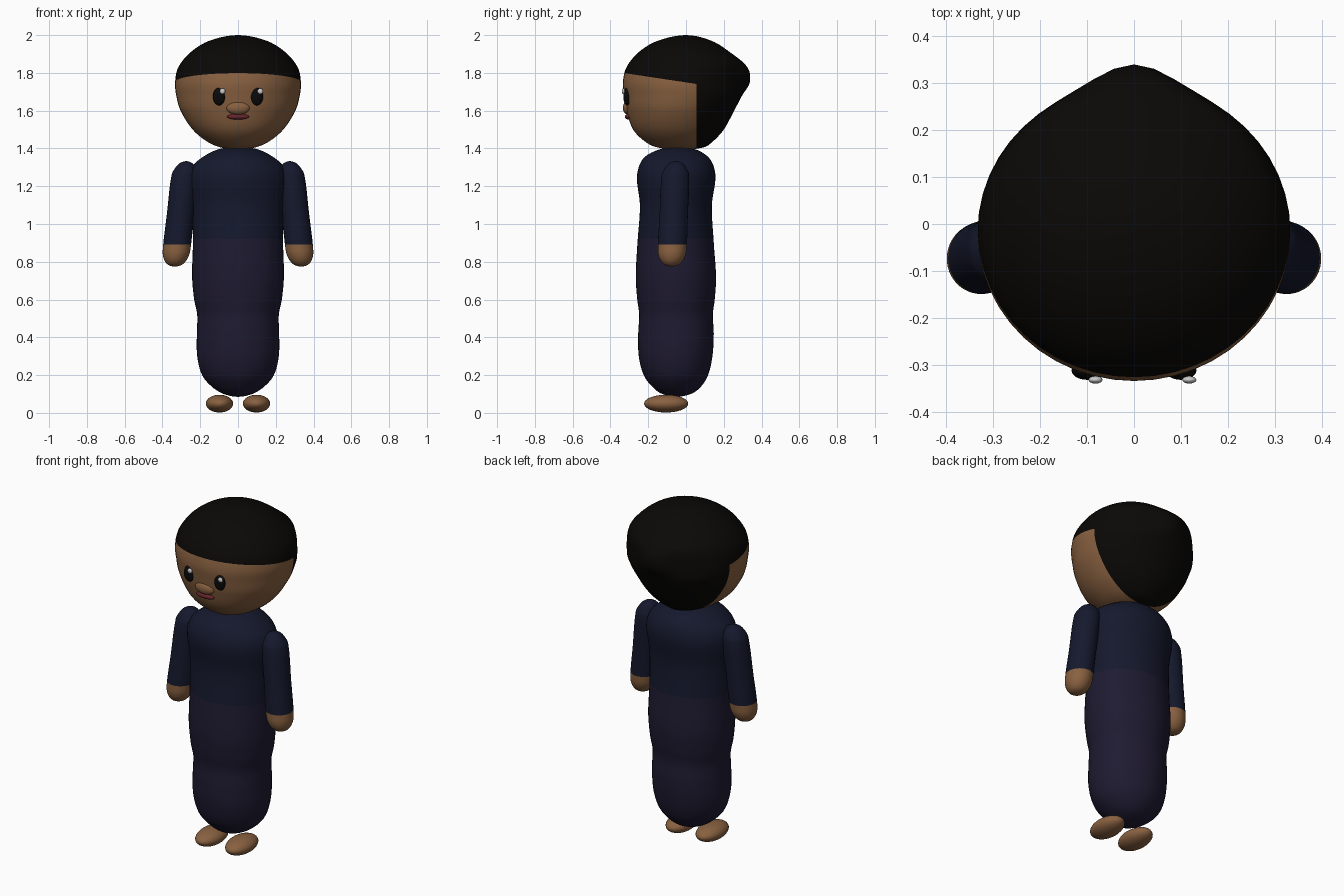
import bpy, bmesh, math
from mathutils import Vector

if "Cube" in bpy.data.objects:
    bpy.data.objects.remove(bpy.data.objects["Cube"])

SEG = 48


def material(name, rgb):
    m = bpy.data.materials.new(name)
    m.diffuse_color = (*rgb, 1)
    m.use_nodes = True
    m.node_tree.nodes["Principled BSDF"].inputs["Base Color"].default_value = m.diffuse_color
    return m


SKIN = material("skin", (0.25, 0.12, 0.052))
HAIR = material("hair", (0.003, 0.0025, 0.002))
NAVY = material("navy_cloth", (0.0075, 0.0095, 0.026))
PURPLE = material("purple_cloth", (0.0135, 0.0105, 0.031))
BLACK = material("eye_black", (0.003, 0.003, 0.003))
WHITE = material("eye_shine", (0.8, 0.8, 0.8))
LIP = material("lip", (0.13, 0.018, 0.025))


def smooth_rows(rows, steps=5):
    """Smooth curve through (z, half width, front y, back y, centre x) rows, rounded at both poles."""
    ghost = lambda r: Vector((r[0], -r[1], r[3], r[2], r[4]))
    p = [ghost(rows[1])] + [Vector(r) for r in rows] + [ghost(rows[-2])]
    t = [0]
    for a, b in zip(p, p[1:]):
        t.append(t[-1] + math.hypot(b[0] - a[0], b[1] - a[1]))
    out = []
    for i in range(1, len(p) - 2):
        h = t[i + 1] - t[i]
        m0 = (p[i + 1] - p[i - 1]) / (t[i + 1] - t[i - 1]) * h
        m1 = (p[i + 2] - p[i]) / (t[i + 2] - t[i]) * h
        for k in range(steps):
            u = k / steps
            out.append(p[i] * (2*u**3 - 3*u*u + 1) + m0 * (u**3 - 2*u*u + u)
                       + p[i + 1] * (3*u*u - 2*u**3) + m1 * (u**3 - u*u))
    return out + [p[-2]]


def loft(name, rows, mats, pick, cuts):
    """Loft oval rings; cut along colour borders and colour each face with pick(centre)."""
    bm = bmesh.new()
    rings = []
    for z, w, yf, yb, cx in smooth_rows(rows):
        base = min(yb, .30)          # anything further back is a soft bump in the middle
        ring = []
        for i in range(SEG):
            a = math.tau * i / SEG
            x = w * math.cos(a)
            y = (yf + base) / 2 + (base - yf) / 2 * math.sin(a)
            if math.sin(a) > 0:
                y += (yb - base) * math.exp(-(x / .10) ** 2)
            ring.append(bm.verts.new((cx + x, y, z)))
        rings.append(ring)
    for r0, r1 in zip(rings, rings[1:]):
        for i in range(SEG):
            j = (i + 1) % SEG
            bm.faces.new((r0[i], r0[j], r1[j], r1[i]))
    bmesh.ops.remove_doubles(bm, verts=bm.verts[:], dist=1e-5)
    for co, no in cuts:
        bmesh.ops.bisect_plane(bm, geom=bm.verts[:] + bm.edges[:] + bm.faces[:],
                               dist=1e-5, plane_co=co, plane_no=no)
    bmesh.ops.recalc_face_normals(bm, faces=bm.faces[:])
    for f in bm.faces:
        f.smooth = True
        f.material_index = pick(f.calc_center_median())
    me = bpy.data.meshes.new(name)
    bm.to_mesh(me)
    bm.free()
    for m in mats:
        me.materials.append(m)
    ob = bpy.data.objects.new(name, me)
    bpy.context.collection.objects.link(ob)
    return ob


def blob(name, loc, size, mat, seg=32):
    bpy.ops.mesh.primitive_uv_sphere_add(segments=seg, ring_count=seg // 2, location=loc)
    ob = bpy.context.object
    ob.name = name
    ob.scale = size
    ob.data.materials.append(mat)
    bpy.ops.object.shade_smooth()
    return ob


# head with hair cap: fringe slopes gently back, then drops behind the cheeks
head = [(1.392, 0, -.03, -.03, 0), (1.405, .09, -.15, .09, 0), (1.435, .162, -.215, .14, 0),
        (1.50, .24, -.28, .20, 0), (1.60, .304, -.315, .255, 0), (1.68, .327, -.328, .297, 0),
        (1.75, .333, -.334, .338, 0), (1.83, .316, -.315, .325, 0), (1.91, .25, -.25, .232, 0),
        (1.97, .152, -.15, .135, 0), (2.0, 0, 0, 0, 0)]
slope = Vector((0, 0.15, 1))
fringe = Vector((0, -.335, 1.80))
loft("head", head, [SKIN, HAIR],
     lambda c: int(c.y > .055 or (c - fringe).dot(slope) > 0),
     [(fringe, slope), ((0, .055, 0), (0, 1, 0))])

# gown: navy top over a long purple skirt
gown = [(.085, 0, -.05, -.05, 0), (.102, .08, -.13, .03, 0), (.14, .14, -.18, .08, 0),
        (.20, .19, -.224, .117, 0), (.30, .216, -.25, .14, 0), (.42, .218, -.253, .147, 0),
        (.52, .216, -.248, .142, 0), (.60, .232, -.258, .152, 0), (.72, .243, -.266, .159, 0),
        (.90, .239, -.257, .147, 0), (1.10, .244, -.244, .137, 0), (1.24, .259, -.26, .156, 0),
        (1.31, .237, -.247, .145, 0), (1.36, .178, -.212, .112, 0), (1.395, .105, -.14, .05, 0),
        (1.41, 0, -.045, -.045, 0)]
loft("gown", gown, [PURPLE, NAVY], lambda c: int(c.z > .92), [((0, 0, .92), (0, 0, 1))])

# sleeves with hands, feet, eyes
profile = [(.775, 0), (.785, .038), (.815, .062), (.86, .073), (1.05, .072),
           (1.26, .07), (1.30, .053), (1.322, .033), (1.333, 0)]
for side, s in (("left", 1), ("right", -1)):
    rows = []
    for z, r in profile:
        f = (z - .775) / .555
        cy = -.077 + .024 * f
        rows.append((z, r, cy - r * 1.04, cy + r * 1.04, s * (.335 - .061 * f)))
    loft(side + "_arm", rows, [SKIN, NAVY], lambda c: int(c.z > .892), [((0, 0, .892), (0, 0, 1))])
    blob(side + "_foot", (s * .098, -.105, .049), (.072, .117, .047), SKIN)
    blob(side + "_eye", (s * .1, -.312, 1.675), (.033, .02, .047), BLACK)
    blob(side + "_eye_shine", (s * .1 + .018, -.332, 1.703), (.015, .008, .015), WHITE, 16)

# nose and mouth
blob("nose", (0, -.308, 1.615), (.062, .026, .036), SKIN)
blob("mouth", (0, -.305, 1.568), (.058, .018, .015), LIP)
